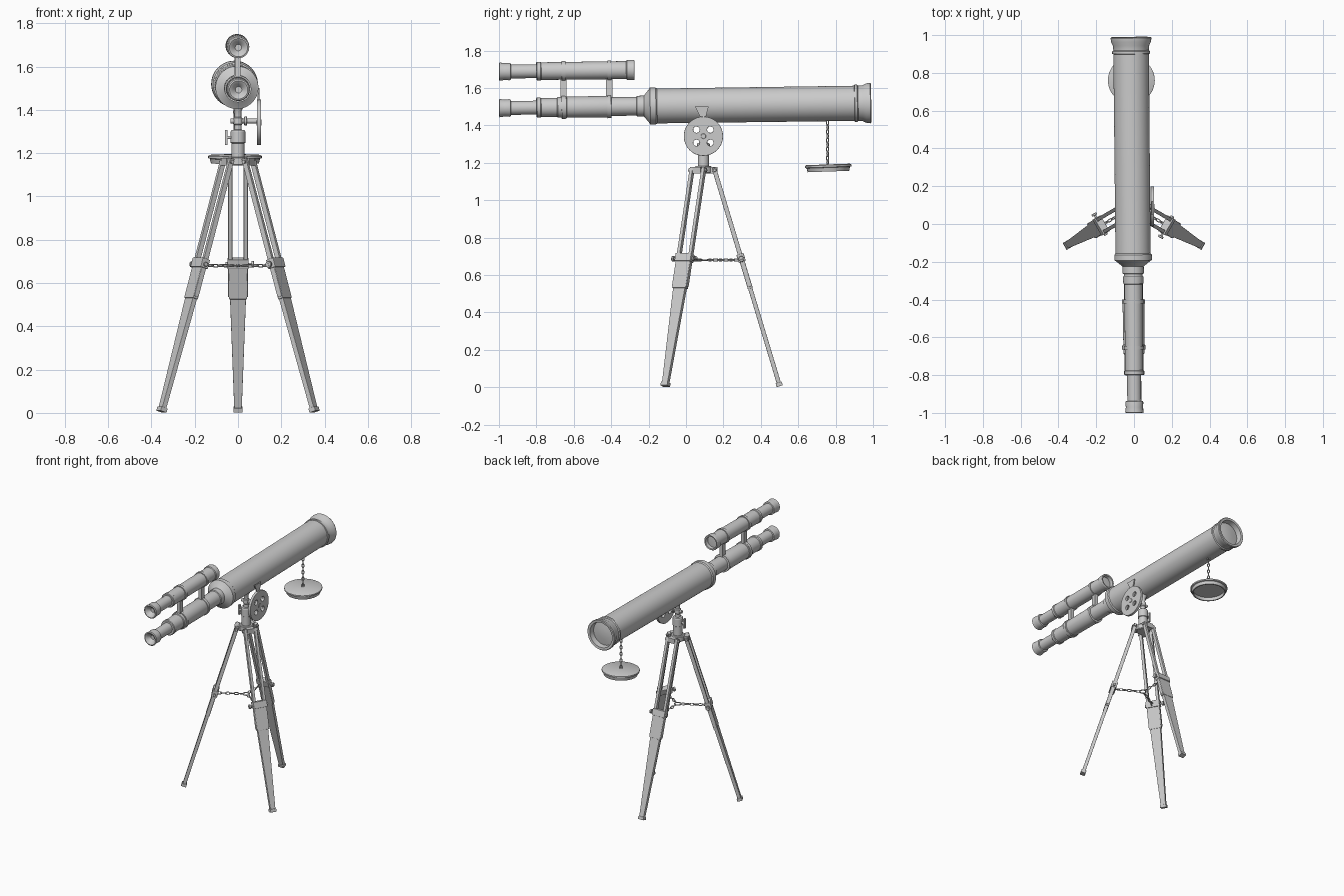
import bpy, bmesh, math
from mathutils import Matrix, Vector

if "Cube" in bpy.data.objects:
    bpy.data.objects.remove(bpy.data.objects["Cube"])


def finish(name, bm, smooth=True, bevel=0):
    bmesh.ops.recalc_face_normals(bm, faces=bm.faces)
    me = bpy.data.meshes.new(name)
    bm.to_mesh(me)
    bm.free()
    ob = bpy.data.objects.new(name, me)
    bpy.context.collection.objects.link(ob)
    if bevel:
        m = ob.modifiers.new("bevel", 'BEVEL')
        m.width, m.segments = bevel, 2
    if smooth:
        bpy.ops.object.select_all(action='DESELECT')
        ob.select_set(True)
        bpy.context.view_layer.objects.active = ob
        bpy.ops.object.shade_smooth_by_angle(angle=math.radians(32))
    return ob


def frame(a, b):
    """Matrix at point a whose local z points to b."""
    a, b = Vector(a), Vector(b)
    return Matrix.Translation(a) @ (b - a).to_track_quat('Z', 'Y').to_matrix().to_4x4()


def add_lathe(bm, profile, M, n=40):
    rings = []
    for r, h in profile:
        if r == 0:
            rings.append([bm.verts.new(M @ Vector((0, 0, h)))] * n)
        else:
            rings.append([bm.verts.new(M @ Vector((r * math.cos(2 * math.pi * i / n),
                          r * math.sin(2 * math.pi * i / n), h))) for i in range(n)])
    for p, q in zip(rings, rings[1:]):
        for i in range(n):
            k = (i + 1) % n
            bm.faces.new(list(dict.fromkeys((p[i], p[k], q[k], q[i]))))


def add_rod(bm, a, b, r, n=20):
    L = (Vector(b) - Vector(a)).length
    c = min(r, L) * .12
    add_lathe(bm, [(0, 0), (r - c, 0), (r, c), (r, L - c), (r - c, L), (0, L)], frame(a, b), n)


def add_box(bm, M, s0, s1, w0, w1, t0, t1, x=0):
    """Box along local z from s0 to s1, width and thickness tapering."""
    for v in bmesh.ops.create_cube(bm, size=2)['verts']:
        end = v.co.z > 0
        v.co = M @ Vector((x + v.co.x * (w1 if end else w0) / 2,
                           v.co.y * (t1 if end else t0) / 2, s1 if end else s0))


def add_ring(bm, M, a, b, tube, n=14, k=6):
    """Oval ring in the local xz plane."""
    grid = []
    for i in range(n):
        u = 2 * math.pi * i / n
        d = Vector((math.cos(u), 0, math.sin(u)))
        c = Vector((a * d.x, 0, b * d.z))
        grid.append([bm.verts.new(M @ (c + tube * (d * math.cos(2 * math.pi * j / k)
                     + Vector((0, math.sin(2 * math.pi * j / k), 0))))) for j in range(k)])
    for i in range(n):
        for j in range(k):
            p, q, j2 = grid[i], grid[(i + 1) % n], (j + 1) % k
            bm.faces.new((p[j], p[j2], q[j2], q[j]))


def add_chain(bm, a, b, pitch=.024):
    L = (Vector(b) - Vector(a)).length
    n = max(2, round(L / pitch))
    for i in range(n):
        M = (frame(a, b) @ Matrix.Translation((0, 0, (i + .5) * L / n))
             @ Matrix.Rotation(math.pi / 2 * (i % 2) + .6, 4, 'Z'))
        add_ring(bm, M, .0075, L / n * .62, .003)


# Main tube with eyepiece, draw tubes, collar and flared front ring
eyepiece = [(0, .03), (.015, .03), (.032, .006), (.042, 0), (.049, .003),
            (.045, .03), (.047, .055), (.045, .062), (.037, .064), (.037, .2)]
main_axis = frame((.003, -1, 1.492), (-.016, .99, 1.519))
bm = bmesh.new()
add_lathe(bm, eyepiece + [
    (.05, .2), (.054, .204), (.054, .222), (.05, .226), (.051, .31), (.055, .314), (.055, .34),
    (.06, .345), (.06, .36), (.056, .363), (.058, .59), (.056, .6), (.05, .602), (.05, .735),
    (.056, .738), (.056, .775), (.09, .803), (.099, .808), (.099, .838), (.093, .845),
    (.094, 1.9), (.1, 1.902), (.1, 1.915), (.094, 1.92), (.096, 1.945), (.106, 1.965),
    (.108, 1.985), (.104, 1.99), (.088, 1.988), (.084, 1.95), (.04, 1.957), (0, 1.96)], main_axis, 48)
finish("main_tube", bm)

# Finder scope on top
finder_axis = frame((.002, -1, 1.687), (-.004, -.275, 1.696))
bm = bmesh.new()
add_lathe(bm, eyepiece + [
    (.046, .2), (.05, .204), (.05, .222), (.047, .226), (.048, .68), (.053, .684),
    (.054, .72), (.051, .725), (.042, .724), (.04, .7), (0, .703)], finder_axis)
finish("finder_scope", bm)

# Two brackets: bands round both tubes joined by a post
for i, h in enumerate((.345, .59)):
    bm = bmesh.new()
    for axis, r in ((main_axis, .062), (finder_axis, .053)):
        add_lathe(bm, [(r - .012, h - .01), (r, h - .01), (r, h + .01), (r - .012, h + .01)], axis)
    M = frame(main_axis @ Vector((0, 0, h)), finder_axis @ Vector((0, 0, h)))
    add_box(bm, M, .05, .15, .034, .034, .024, .024)
    finish(f"finder_bracket_{i + 1}", bm)

# Hanging lens cap, open underneath, with its chain
bm = bmesh.new()
add_lathe(bm, [(0, 0), (.117, 0), (.124, -.004), (.124, -.014), (.116, -.017), (.111, -.038),
               (.103, -.038), (.106, -.012), (0, -.012)],
          Matrix.Translation((-.014, .76, 1.191)) @ Matrix.Rotation(math.radians(2), 4, 'X'))
finish("lens_cap", bm)
bm = bmesh.new()
add_chain(bm, (-.014, .757, 1.19), (-.014, .757, 1.425))
finish("cap_chain", bm)

# Adjustment wheel: disc outline with four round holes, extruded
C = Vector((0, .093, 1.342))
cu = bpy.data.curves.new("adjustment_wheel", 'CURVE')
cu.dimensions, cu.fill_mode, cu.extrude = '2D', 'BOTH', .007
cu.bevel_depth = .002
holes = [(.037 * i, .035 * j, .019) for i in (-1, 1) for j in (-1, 1)]
for cx, cy, r in [(0, 0, .103)] + holes:
    n = 48 if r > .1 else 20
    sp = cu.splines.new('POLY')
    sp.points.add(n - 1)
    sp.use_cyclic_u = True
    for i, p in enumerate(sp.points):
        a = 2 * math.pi * i / n
        p.co = (cx + r * math.cos(a), cy + r * math.sin(a), 0, 1)
wheel = bpy.data.objects.new("adjustment_wheel", cu)
bpy.context.collection.objects.link(wheel)
wheel.matrix_world = Matrix.Translation((.097, C.y, C.z)) @ Matrix(
    ((0, 0, 1, 0), (1, 0, 0, 0), (0, 1, 0, 0), (0, 0, 0, 1)))
bpy.ops.object.select_all(action='DESELECT')
wheel.select_set(True)
bpy.context.view_layer.objects.active = wheel
bpy.ops.object.convert(target='MESH')
bpy.ops.object.shade_smooth_by_angle(angle=math.radians(32))

# Axle, hub and the pointed plate joining the wheel to the tube
bm = bmesh.new()
add_rod(bm, (-.035, C.y, 1.348), (.092, C.y, 1.348), .011)
add_rod(bm, (.085, C.y, C.z), (.109, C.y, C.z), .014)
add_rod(bm, (.028, C.y, 1.348), (.042, C.y, 1.348), .02)
finish("wheel_axle", bm)
bm = bmesh.new()
M = Matrix(((0, 1, .03, .094), (1, 0, 0, C.y), (0, 0, 1, 1.43), (0, 0, 0, 1)))
add_box(bm, M @ Matrix.Shear('XY', 4, (-.12, 0)), 0, .07, .018, .072, .008, .008)
finish("wheel_arm", bm, False)

# Column, neck and side clamp knob
bm = bmesh.new()
add_lathe(bm, [(0, 1.15), (.03, 1.15), (.03, 1.245), (.034, 1.248), (.034, 1.3), (.03, 1.306),
               (.017, 1.308), (.017, 1.33), (.021, 1.335), (.021, 1.362), (.015, 1.366),
               (.016, 1.395), (.028, 1.415), (0, 1.42)], Matrix.Translation((0, C.y, 0)), 32)
finish("column", bm)
bm = bmesh.new()
add_rod(bm, (-.03, C.y, 1.272), (-.056, C.y, 1.272), .008)
add_box(bm, frame((-.054, C.y, 1.238), (-.054, C.y, 1.306)), 0, .068, .012, .012, .018, .018)
finish("column_knob", bm, True, .003)

# Tripod hub with three lugs and hinge pins
legs = [math.radians(a) for a in (90, 210, 330)]
base = Vector((0, C.y, 0))
bm = bmesh.new()
add_rod(bm, base + Vector((0, 0, 1.142)), base + Vector((0, 0, 1.182)), .046, 32)
for a in legs:
    d, t = Vector((math.cos(a), math.sin(a), 0)), Vector((math.sin(a), -math.cos(a), 0))
    M = frame(base + Vector((0, 0, 1.16)), base + d + Vector((0, 0, 1.16)))
    add_box(bm, M, .02, .075, .05, .05, .034, .034)
    p = base + d * .06 + Vector((0, 0, 1.16))
    add_rod(bm, p - t * .055, p + t * .055, .009)
finish("tripod_hub", bm)

# Legs: twin upper slats, clamp block, tapering lower board, foot and knob
center = base + Vector((0, 0, .68))
for i, a in enumerate(legs):
    d, t = Vector((math.cos(a), math.sin(a), 0)), Vector((math.sin(a), -math.cos(a), 0))
    top = base + d * .06 + Vector((0, 0, 1.16))
    down = (d * .35 - Vector((0, 0, 1.16))).normalized()
    M = Matrix.Translation(top) @ Matrix((t, down.cross(t), down)).transposed().to_4x4()
    bm = bmesh.new()
    for x in (-.036, .036):
        add_box(bm, M, -.015, .65, .019, .019, .024, .024, x)
    add_box(bm, M, .47, .66, .088, .084, .027, .027)
    add_box(bm, M, .655, 1.2, .074, .034, .023, .023)
    add_box(bm, M, 1.185, 1.206, .042, .042, .034, .034)
    finish(f"leg_{i + 1}", bm, False, .002)
    bm = bmesh.new()
    add_box(bm, M, .468, .512, .098, .098, .04, .04)
    finish(f"leg_clamp_{i + 1}", bm, False, .003)
    bm = bmesh.new()
    q = top + down * .495
    add_rod(bm, q + t * .045, q + t * .075, .006, 12)
    add_rod(bm, q + t * .062, q + t * .074, .015)
    add_rod(bm, q - t * .045, q - t * .058, .01, 12)
    finish(f"clamp_knob_{i + 1}", bm)
    # Chain from the leg to the centre ring
    bm = bmesh.new()
    add_chain(bm, center + d * .022, center + d * .19, .026)
    finish(f"brace_chain_{i + 1}", bm)

bm = bmesh.new()
add_ring(bm, Matrix.Translation(center) @ Matrix.Rotation(math.pi / 2, 4, 'X'), .021, .021, .004, 24, 8)
finish("brace_ring", bm)
